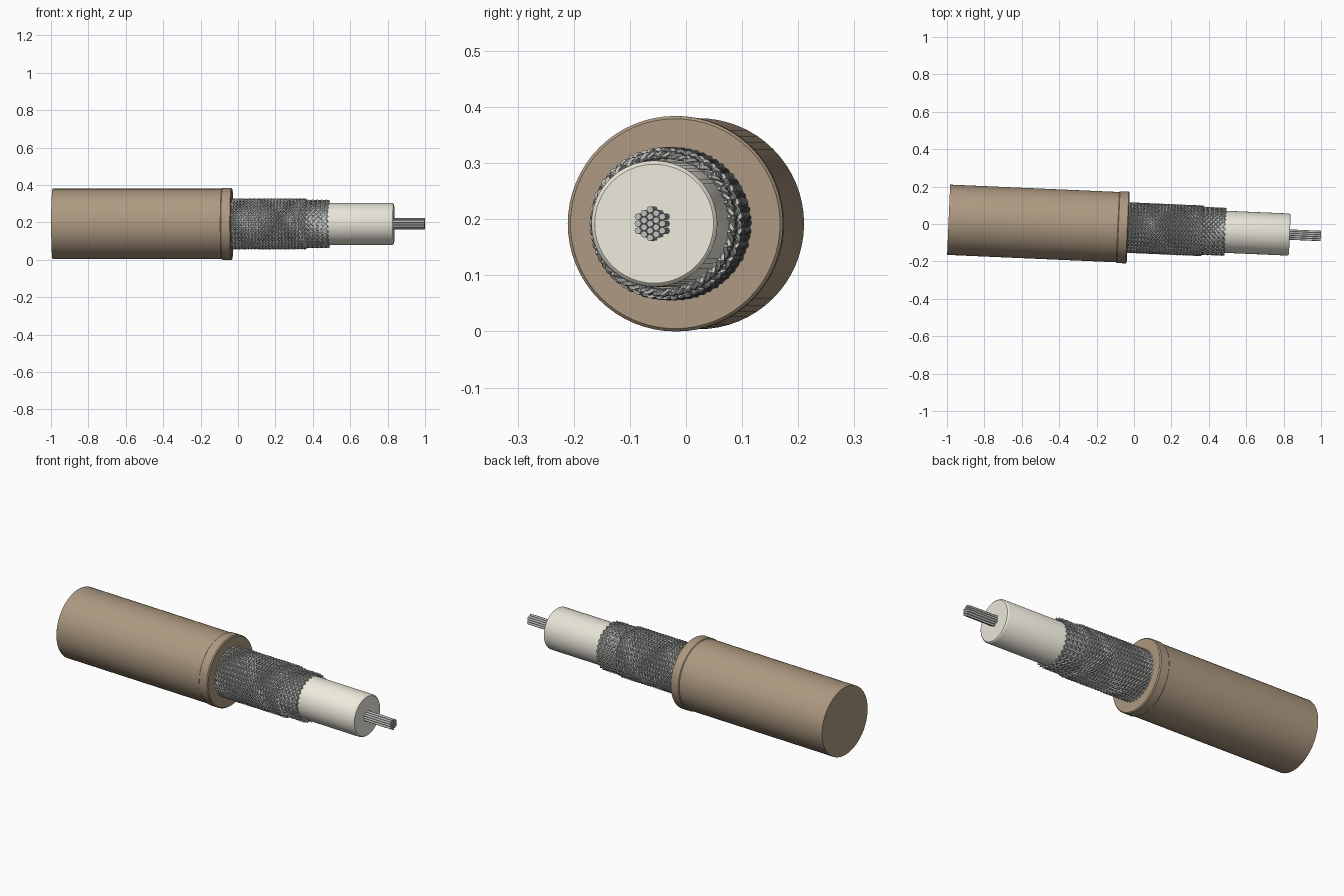
import bpy, bmesh, math
from mathutils import Matrix

if "Cube" in bpy.data.objects:
    bpy.data.objects.remove(bpy.data.objects["Cube"])

# Cable axis: built along local X, then turned slightly in plan
AXIS = Matrix.Translation((0, -0.0205, 0.192)) @ Matrix.Rotation(-0.0435, 4, 'Z')


def material(name, rgb):
    m = bpy.data.materials.new(name)
    m.diffuse_color = (*rgb, 1)
    m.use_nodes = True
    m.node_tree.nodes["Principled BSDF"].inputs["Base Color"].default_value = m.diffuse_color
    return m


BROWN = material("brown_rubber", (0.42, 0.32, 0.22))
IVORY = material("ivory_plastic", (0.85, 0.82, 0.72))
METAL = material("tinned_metal", (0.52, 0.54, 0.51))


def activate(ob):
    bpy.ops.object.select_all(action='DESELECT')
    ob.select_set(True)
    bpy.context.view_layer.objects.active = ob


def lathe(name, profile, mat, sides=64):
    """Revolve (x, radius) points around the cable axis."""
    bm = bmesh.new()
    vs = [bm.verts.new((x, 0, r)) for x, r in profile]
    es = [bm.edges.new(p) for p in zip(vs, vs[1:])]
    bmesh.ops.spin(bm, geom=vs + es, cent=(0, 0, 0), axis=(1, 0, 0),
                   angle=2 * math.pi, steps=sides, use_duplicate=False)
    bmesh.ops.remove_doubles(bm, verts=bm.verts[:], dist=1e-5)
    bmesh.ops.recalc_face_normals(bm, faces=bm.faces[:])
    me = bpy.data.meshes.new(name)
    bm.to_mesh(me)
    bm.free()
    me.materials.append(mat)
    ob = bpy.data.objects.new(name, me)
    bpy.context.collection.objects.link(ob)
    ob.matrix_world = AXIS
    activate(ob)
    bpy.ops.object.shade_smooth_by_angle(angle=math.radians(35))
    return ob


def wires(name, paths, radius, resolution=0):
    """Sweep a round wire along each path and turn the result into a mesh."""
    cu = bpy.data.curves.new(name, 'CURVE')
    cu.dimensions = '3D'
    cu.bevel_depth = radius
    cu.bevel_resolution = resolution
    cu.use_fill_caps = True
    for path in paths:
        sp = cu.splines.new('POLY')
        sp.points.add(len(path) - 1)
        for p, co in zip(sp.points, path):
            p.co = (*co, 1)
    cu.materials.append(METAL)
    ob = bpy.data.objects.new(name, cu)
    bpy.context.collection.objects.link(ob)
    ob.matrix_world = AXIS
    activate(ob)
    bpy.ops.object.convert(target='MESH')
    bpy.ops.object.shade_smooth_by_angle(angle=math.radians(50))


def braid(name, x0, x1, r0, wave, count, twist, radius):
    """Opposing helices that pass over and under each other."""
    n = int((x1 - x0) * twist * count / math.pi * 5)
    paths = []
    for hand in (1, -1):
        for k in range(count):
            path = []
            for i in range(n + 1):
                s = (x1 - x0) * i / n
                a = 2 * math.pi * k / count + hand * twist * s
                r = r0 + hand * wave * math.cos(count * twist * s)
                path.append((x0 + s, r * math.cos(a), r * math.sin(a)))
            paths.append(path)
    wires(name, paths, radius)


# Outer jacket and the raised collar at its cut end
lathe("jacket", [(-0.992, 0), (-0.992, 0.188), (-0.08, 0.188), (-0.08, 0)], BROWN)
lathe("jacket_collar", [(-0.088, 0), (-0.088, 0.187), (-0.083, 0.192), (-0.036, 0.192),
                        (-0.031, 0.187), (-0.031, 0)], BROWN)

# Ivory insulation core
lathe("insulation", [(-0.06, 0), (-0.06, 0.1125), (0.826, 0.1125), (0.831, 0.110),
                     (0.834, 0.106), (0.834, 0)], IVORY)

# Braided shield: dense outer layer, looser inner layer, thin backing sleeve
lathe("shield_sleeve", [(-0.05, 0.118), (0.482, 0.118), (0.482, 0.120), (-0.05, 0.120),
                        (-0.05, 0.118)], METAL)
braid("outer_braid", -0.05, 0.365, 0.129, 0.0035, 32, 11, 0.0045)
braid("inner_braid", 0.30, 0.487, 0.1225, 0.0035, 28, 9, 0.0043)

# Stranded conductor: hexagonal bundle of 19 wires
pitch = 0.0125
strands = []
for q in range(-2, 3):
    for r in range(-2, 3):
        if abs(q + r) <= 2:
            y, z = pitch * math.sqrt(0.75) * q, pitch * (r + q / 2)
            strands.append([(0.80, y, z), (1.0, y, z)])
wires("conductor_strands", strands, 0.0061, 2)
